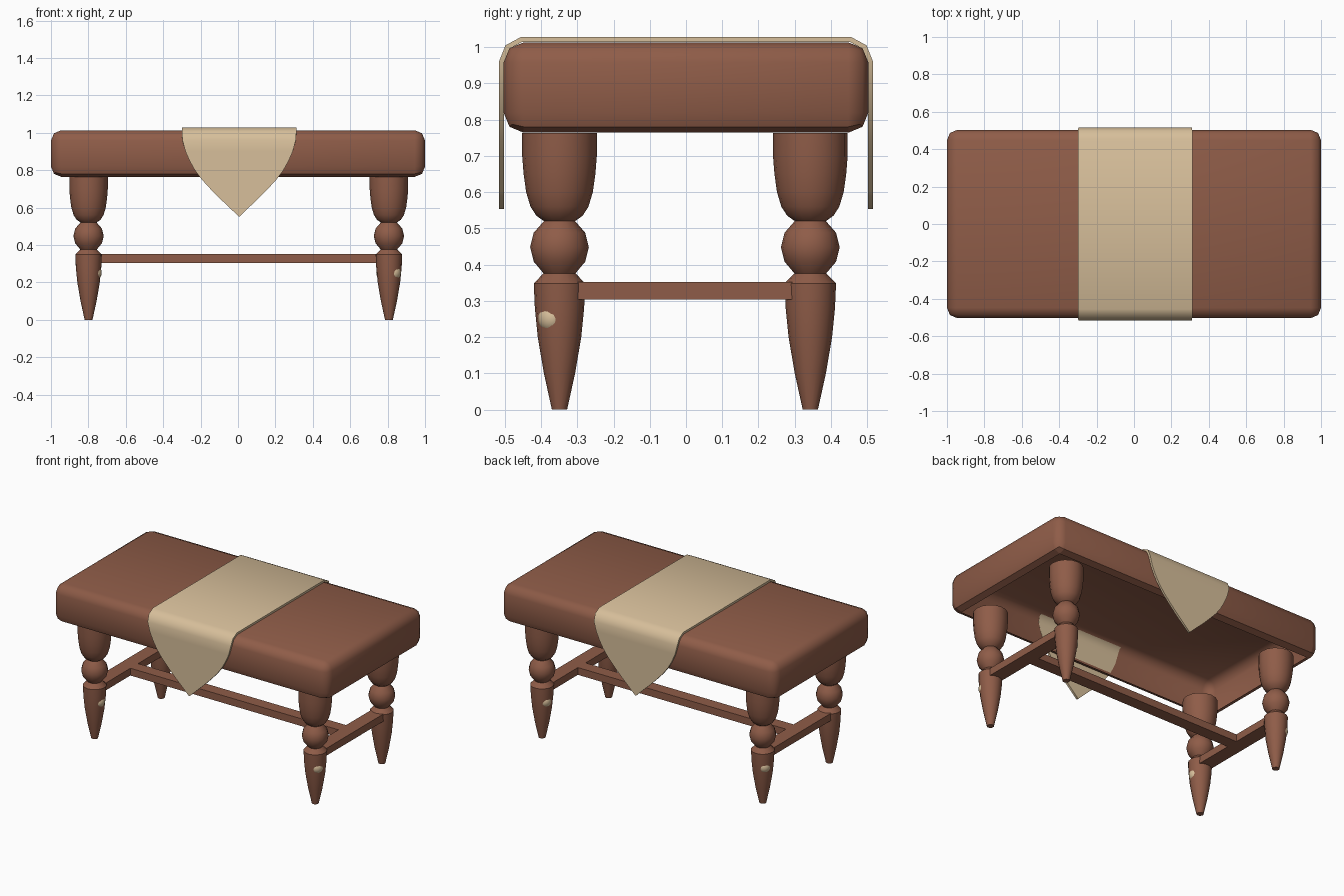
import bpy, bmesh, math
from mathutils import Matrix

if "Cube" in bpy.data.objects:
    bpy.data.objects.remove(bpy.data.objects["Cube"])


def material(name, rgb):
    m = bpy.data.materials.new(name)
    m.diffuse_color = (*rgb, 1)
    m.use_nodes = True
    m.node_tree.nodes["Principled BSDF"].inputs["Base Color"].default_value = m.diffuse_color
    return m


WOOD = material("brown wood", (0.275, 0.108, 0.065))
CLOTH = material("tan cloth", (0.68, 0.52, 0.325))


def finish(name, bm, mat, angle=32, thickness=0.0):
    mesh = bpy.data.meshes.new(name)
    bm.to_mesh(mesh)
    bm.free()
    ob = bpy.data.objects.new(name, mesh)
    bpy.context.collection.objects.link(ob)
    mesh.materials.append(mat)
    bpy.ops.object.select_all(action='DESELECT')
    ob.select_set(True)
    bpy.context.view_layer.objects.active = ob
    if thickness:
        mod = ob.modifiers.new("thickness", 'SOLIDIFY')
        mod.thickness = thickness
        mod.offset = -1
        mod.use_even_offset = True
        bpy.ops.object.modifier_apply(modifier=mod.name)
    if angle:
        bpy.ops.object.shade_smooth_by_angle(angle=math.radians(angle))
    return ob


def box_mesh(lo, hi):
    bm = bmesh.new()
    size = [b - a for a, b in zip(lo, hi)]
    mid = [(a + b) / 2 for a, b in zip(lo, hi)]
    bmesh.ops.create_cube(bm, size=1, matrix=Matrix.Translation(mid) @ Matrix.Diagonal((*size, 1)))
    return bm


# Table slab: rounded shell, open underneath
bm = box_mesh((-1, -0.503, 0.764), (1, 0.503, 1.013))
bmesh.ops.bevel(bm, geom=bm.edges[:], offset=0.055, segments=2, profile=0.5, affect='EDGES')
bm.normal_update()
bmesh.ops.delete(bm, geom=[f for f in bm.faces if f.normal.z < -0.99], context='FACES_ONLY')
slab = finish("table_top", bm, WOOD, 50)
for p in slab.data.polygons:  # crisp lower rim
    if p.normal.z < -0.75:
        p.use_smooth = False

# Turned leg: tapered foot, collar, ball and cup (radius, height)
PROFILE = [(0.021, 0), (0.043, 0.1), (0.06, 0.2), (0.068, 0.28), (0.071, 0.348),
           (0.044, 0.376), (0.071, 0.408), (0.081, 0.448), (0.071, 0.488), (0.043, 0.52),
           (0.064, 0.535), (0.08, 0.56), (0.092, 0.6), (0.099, 0.65), (0.103, 0.70), (0.103, 0.763)]
SIDES = 16


def leg(name, x, y):
    bm = bmesh.new()
    rings = []
    for r, z in PROFILE:
        rings.append([bm.verts.new((x + r * math.cos(2 * math.pi * i / SIDES),
                                    y + r * math.sin(2 * math.pi * i / SIDES), z))
                      for i in range(SIDES)])
    for a, b in zip(rings, rings[1:]):
        for i in range(SIDES):
            j = (i + 1) % SIDES
            bm.faces.new((a[i], a[j], b[j], b[i]))
    bm.faces.new(rings[0][::-1])
    bm.faces.new(rings[-1])
    finish(name, bm, WOOD)


# Pale peg, almost flush with the leg surface
def peg(name, x, y, degrees):
    m = (Matrix.Translation((x, y, 0.252)) @ Matrix.Rotation(math.radians(degrees), 4, 'Z')
         @ Matrix.Translation((0.04, 0, 0)) @ Matrix.Diagonal((0.0305, 0.036, 0.038, 1)))
    bm = bmesh.new()
    bmesh.ops.create_uvsphere(bm, u_segments=24, v_segments=16, radius=1, matrix=m)
    finish(name, bm, CLOTH)


LX, LY = 0.803, 0.346
DX, DY = 0.004, -0.003  # the frame sits slightly off the slab's centre
for name, sx, sy, deg in (("front_right", 1, -1, -38), ("front_left", -1, -1, -8),
                          ("back_left", -1, 1, 140), ("back_right", 1, 1, 156)):
    leg(name + "_leg", sx * LX + DX, sy * LY + DY)
    peg(name + "_peg", sx * LX + DX, sy * LY + DY, deg)

# H-shaped stretcher
for name, s in (("left_stretcher", -1), ("right_stretcher", 1)):
    x = s * LX + DX
    finish(name, box_mesh((x - 0.046, DY - LY, 0.304), (x + 0.046, DY + LY, 0.352)), WOOD, 0)
finish("long_stretcher", box_mesh((DX - LX + 0.046, -0.043, 0.304), (DX + LX - 0.046, 0.037, 0.352)), WOOD, 0)

# Table runner: half of the drape as (y, z, half width), mirrored to the back
HALF = [(0.516, 0.553, 0.003), (0.516, 0.60, 0.052), (0.516, 0.65, 0.105), (0.516, 0.70, 0.154),
        (0.516, 0.75, 0.200), (0.516, 0.80, 0.237), (0.516, 0.85, 0.265), (0.516, 0.90, 0.287),
        (0.516, 0.96, 0.303), (0.498, 1.005, 0.306), (0.455, 1.028, 0.306)]
path = [(-y, z, w) for y, z, w in HALF] + HALF[::-1]
bm = bmesh.new()
rows = [[bm.verts.new((0.006 + w * t, y, z)) for t in (-1, -0.5, 0, 0.5, 1)] for y, z, w in path]
for a, b in zip(rows, rows[1:]):
    for i in range(4):
        bm.faces.new((a[i], a[i + 1], b[i + 1], b[i]))
finish("table_runner", bm, CLOTH, 50, 0.0135)
